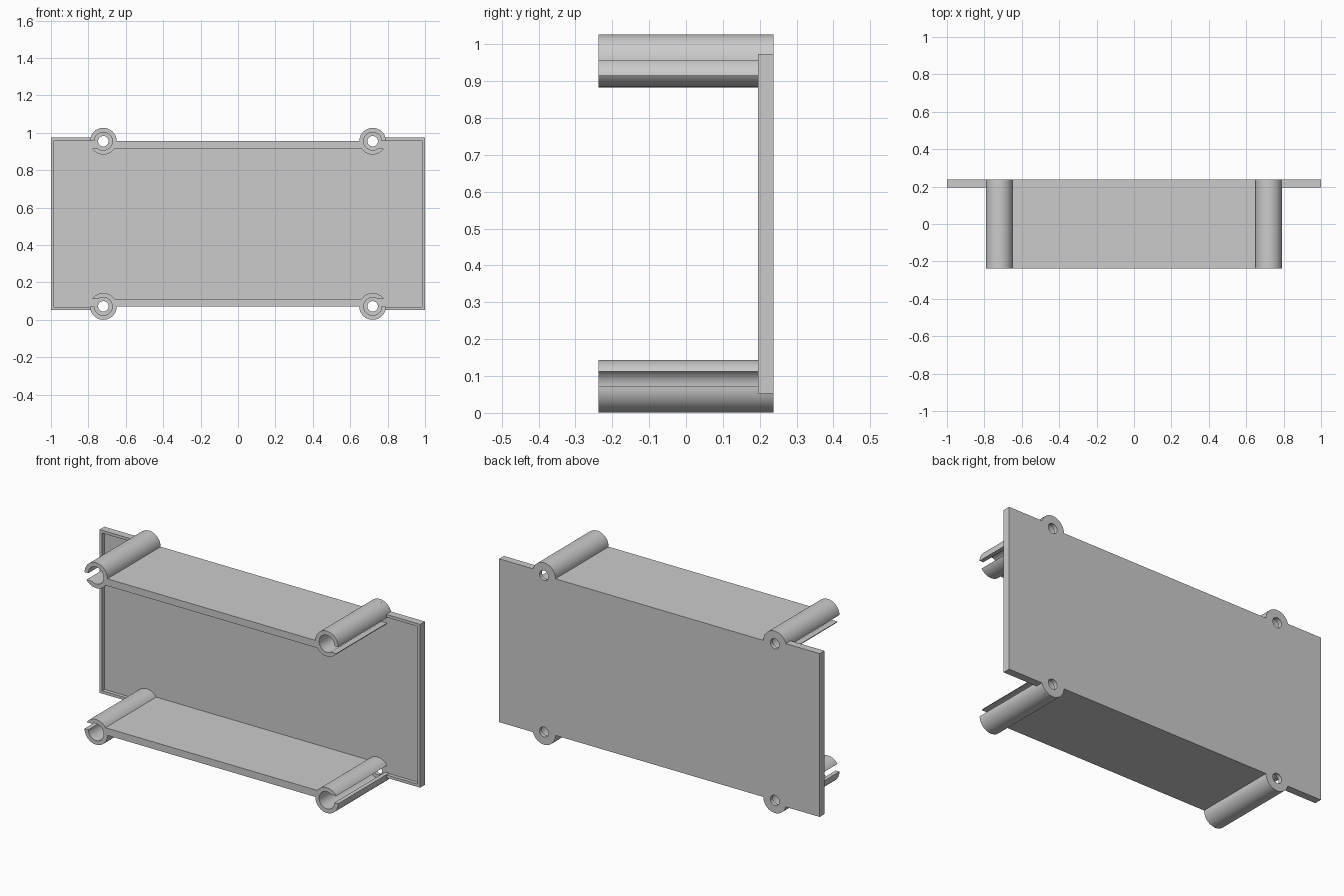
import bpy, bmesh
from math import sin, cos, asin, pi, radians

cube = bpy.data.objects.get("Cube")
if cube:
    bpy.data.objects.remove(cube, do_unlink=True)

HEIGHT = 1.027
BOSS_X, BOSS_Z = 0.72, 0.955          # upper screw boss centre
OUTER, BORE, HOLE = 0.0715, 0.048, 0.028
WALL = 0.04
PLATE_TOP, LIP = 0.974, 0.016
FRONT, LIP_FRONT, FLOOR, BACK = -0.237, 0.195, 0.215, 0.237

grey = bpy.data.materials.new("plain grey")
grey.use_nodes = True
colour = (0.6, 0.6, 0.6, 1)
grey.diffuse_color = colour
grey.node_tree.nodes["Principled BSDF"].inputs["Base Color"].default_value = colour


def arc(radius, start, end, steps=24):
    """Points around the upper boss centre, angles in radians."""
    angles = [start + (end - start) * i / steps for i in range(steps + 1)]
    return [(BOSS_X + radius * cos(a), BOSS_Z + radius * sin(a)) for a in angles]


def flip_x(points):
    return [(-x, z) for x, z in reversed(points)]


def flip_z(points):
    return [(x, HEIGHT - z) for x, z in reversed(points)]


def extrude_outline(name, outlines, y0, y1):
    """Fill x-z outlines (inner ones become holes) and extrude along y."""
    curve = bpy.data.curves.new(name, "CURVE")
    curve.dimensions = "2D"
    curve.fill_mode = "BOTH"
    curve.extrude = (y1 - y0) / 2
    for points in outlines:
        spline = curve.splines.new("POLY")
        spline.points.add(len(points) - 1)
        for p, (x, z) in zip(spline.points, points):
            p.co = (x, z, 0, 1)
        spline.use_cyclic_u = True
    temp = bpy.data.objects.new(name, curve)
    bpy.context.collection.objects.link(temp)
    graph = bpy.context.evaluated_depsgraph_get()
    mesh = bpy.data.meshes.new_from_object(temp.evaluated_get(graph))
    bpy.data.objects.remove(temp, do_unlink=True)
    bpy.data.curves.remove(curve)

    bm = bmesh.new()
    bm.from_mesh(mesh)
    for v in bm.verts:
        x, z, d = v.co
        v.co = (x, (y0 + y1) / 2 - d, z)
    bmesh.ops.remove_doubles(bm, verts=bm.verts, dist=1e-5)
    bmesh.ops.recalc_face_normals(bm, faces=bm.faces)
    bm.to_mesh(mesh)
    bm.free()
    mesh.name = name
    mesh.materials.clear()
    mesh.materials.append(grey)
    obj = bpy.data.objects.new(name, mesh)
    bpy.context.collection.objects.link(obj)
    bpy.ops.object.select_all(action="DESELECT")
    obj.select_set(True)
    bpy.context.view_layer.objects.active = obj
    bpy.ops.object.shade_smooth_by_angle(angle=radians(30))
    return obj


# Back plate with rounded ears and screw holes
ear = arc(OUTER, pi, asin((PLATE_TOP - BOSS_Z) / OUTER))
right_edge = ear + [(1, PLATE_TOP)]
right_edge += flip_z(right_edge)
hole = arc(HOLE, 0, 2 * pi, 32)[:-1]
holes = [hole, flip_x(hole), flip_z(hole), flip_x(flip_z(hole))]
extrude_outline("back_plate", [right_edge + flip_x(right_edge)] + holes, FLOOR, BACK)

# Shelf walls, each ending in a slotted screw boss
drop_out, drop_in = asin(WALL / OUTER), asin(WALL / BORE)
half = arc(OUTER, pi, 0)
half += arc(BORE, 0, 2 * pi - drop_in, 40)
half += arc(OUTER, -drop_out, drop_out - pi)
wall = half + flip_x(half)
extrude_outline("upper_wall", [wall], FRONT, FLOOR)
extrude_outline("lower_wall", [flip_z(wall)], FRONT, FLOOR)

# Raised lips around both ends of the back plate
start = BOSS_X + 0.06
lip = [(start, PLATE_TOP), (1, PLATE_TOP)]
lip += flip_z(lip)
inner = [(start, PLATE_TOP - LIP), (1 - LIP, PLATE_TOP - LIP)]
lip += list(reversed(inner + flip_z(inner)))
extrude_outline("left_lip", [lip], LIP_FRONT, FLOOR)
extrude_outline("right_lip", [flip_x(lip)], LIP_FRONT, FLOOR)
